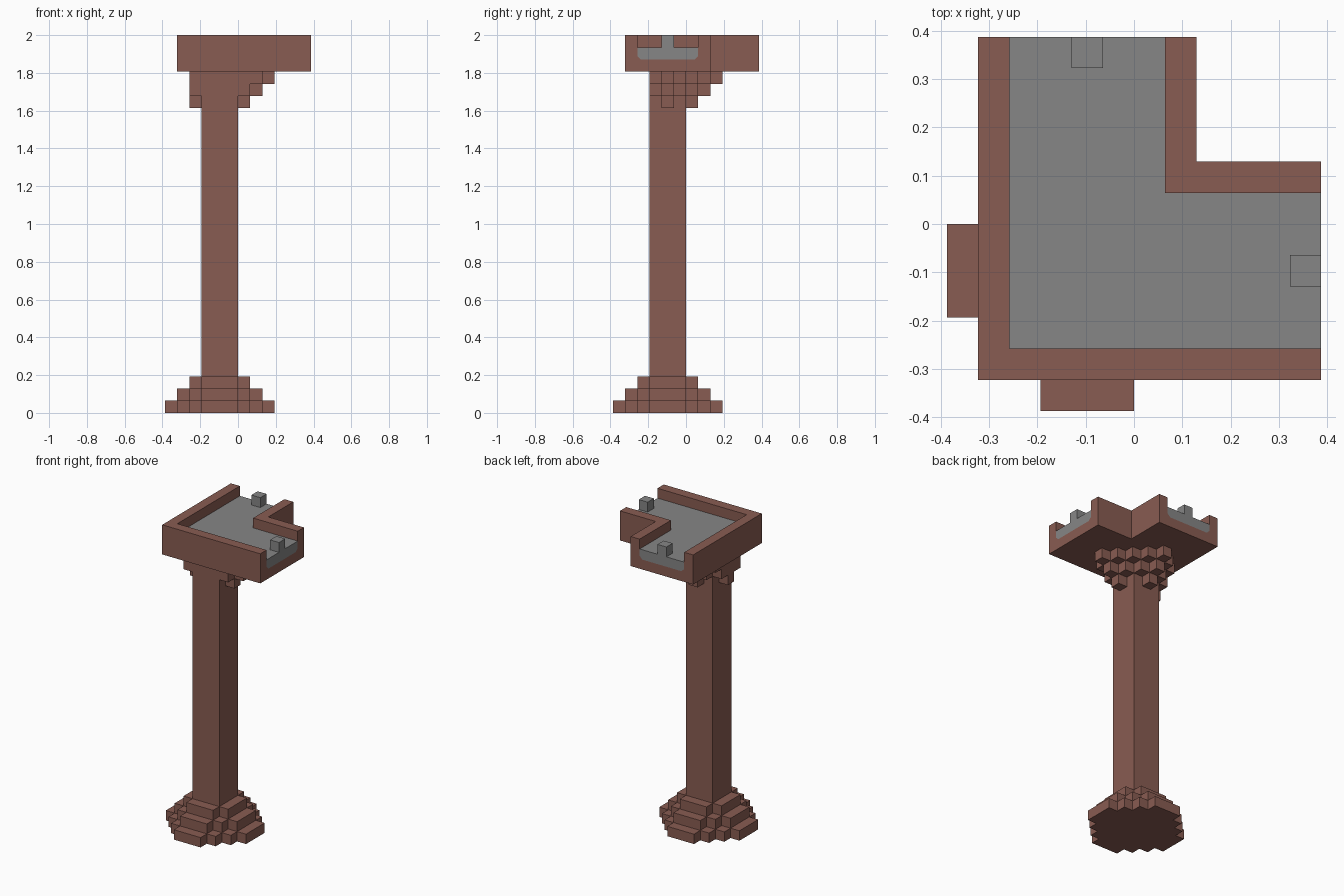
import bpy, bmesh
from mathutils import Vector

U = 2 / 31      # size of one building block
MID = -2        # block index of the pillar's centre line

cube = bpy.data.objects.get("Cube")
if cube:
    bpy.data.objects.remove(cube)


def material(name, rgb):
    m = bpy.data.materials.new(name)
    m.use_nodes = True
    m.diffuse_color = (*rgb, 1)
    bsdf = next(n for n in m.node_tree.nodes if n.type == 'BSDF_PRINCIPLED')
    bsdf.inputs["Base Color"].default_value = (*rgb, 1)
    return m


BROWN = material("brown_brick", (0.25, 0.107, 0.084))
GREY = material("grey_stone", (0.238, 0.238, 0.238))


def finish(name, bm, mat):
    bmesh.ops.recalc_face_normals(bm, faces=bm.faces)
    mesh = bpy.data.meshes.new(name)
    bm.to_mesh(mesh)
    bm.free()
    mesh.materials.append(mat)
    obj = bpy.data.objects.new(name, mesh)
    bpy.context.collection.objects.link(obj)
    return obj


def blocks(name, cells, mat):
    """Join unit blocks into one skin, keeping only exposed faces."""
    cells, bm = set(cells), bmesh.new()
    for c in cells:
        for axis in range(3):
            for side in (0, 1):
                n = list(c)
                n[axis] += 2 * side - 1
                if tuple(n) in cells:
                    continue
                a, b = (axis + 1) % 3, (axis + 2) % 3
                corners = []
                for da, db in ((0, 0), (1, 0), (1, 1), (0, 1)):
                    p = Vector(c)
                    p[axis] += side
                    p[a] += da
                    p[b] += db
                    corners.append(bm.verts.new(p * U))
                bm.faces.new(corners if side else corners[::-1])
    bmesh.ops.remove_doubles(bm, verts=bm.verts, dist=U / 100)
    bmesh.ops.dissolve_limit(bm, angle_limit=0.01, verts=bm.verts, edges=bm.edges)
    return finish(name, bm, mat)


def prism(name, profile, start, end, along_x, mat):
    """Extrude a (side, height) profile along x or y."""
    bm = bmesh.new()
    rings = []
    for t in (start, end):
        rings.append([bm.verts.new(Vector((t, s, z) if along_x else (s, t, z)) * U)
                      for s, z in profile])
    bm.faces.new(rings[0])
    bm.faces.new(rings[1])
    for i in range(len(profile)):
        j = (i + 1) % len(profile)
        bm.faces.new((rings[0][i], rings[0][j], rings[1][j], rings[1][i]))
    return finish(name, bm, mat)


# Stepped octagonal foot
R = range(-6, 6)
blocks("foot", [(x, y, z) for x in R for y in R for z in range(3)
                if max(abs(x - MID), abs(y - MID)) <= 4 - z
                and abs(x - MID) + abs(y - MID) <= 5 - z], BROWN)

# Square shaft
blocks("shaft", [(x, y, z) for x in range(-3, 0) for y in range(-3, 0)
                 for z in range(3, 25)], BROWN)

# Diamond corbels growing upward, trimmed on the two outer sides
blocks("corbel", [(x, y, z) for x in range(-4, 6) for y in range(-3, 6)
                  for z in range(25, 28)
                  if abs(x - MID) + abs(y - MID) <= z - 23], BROWN)

# L-shaped trough with two open ends
B = range(-5, 6)


def channel(x, y):
    return min(x, y) >= -4 and min(x, y) < 1 and (x < 1 or y < 1)


blocks("trough", [(x, y, z) for x in B for y in B for z in range(28, 31)
                  if (x < 2 or y < 2) and (z == 28 or not channel(x, y))], BROWN)

# Grey channel floor, chamfered fillets and end posts
C = 0.3
floor = [(-4, 30), (-4, 29 + C), (-4 + C, 29), (1 - C, 29), (1, 29 + C), (1, 30)]
for along_x, tag in ((True, "left"), (False, "back")):
    prism("floor_" + tag, floor, -4, 6, along_x, GREY)
    for s, d in ((-4, C), (1, -C)):
        prism("fillet_" + tag, [(s, 29), (s + d, 29), (s, 29 + C)], 5, 6, along_x, BROWN)
    cell = (5, MID, 30) if along_x else (MID, 5, 30)
    blocks("post_" + tag, [cell], GREY)
